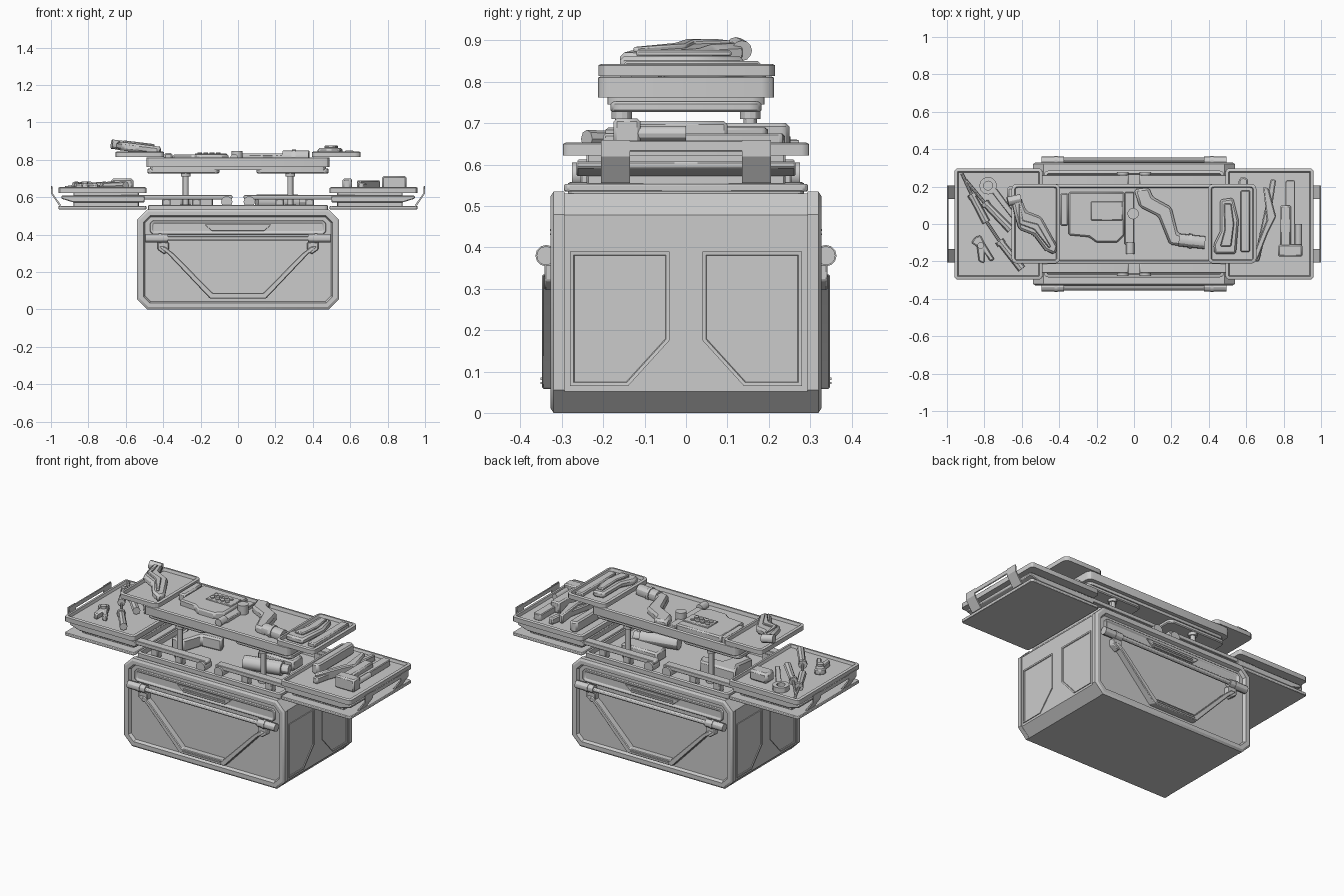
import bpy, bmesh
from math import sin, cos, pi, radians
from mathutils import Vector, Matrix

MAPS = {'z': lambda u, v, w: (u, v, w), 'y': lambda u, v, w: (u, w, v), 'x': lambda u, v, w: (w, u, v)}

def finish(name, bm, bevel=0):
    me = bpy.data.meshes.new(name)
    bm.to_mesh(me)
    bm.free()
    ob = bpy.data.objects.new(name, me)
    bpy.context.collection.objects.link(ob)
    if bevel:
        m = ob.modifiers.new("Bevel", 'BEVEL')
        m.width, m.segments, m.limit_method = bevel, 1, 'ANGLE'
    return ob

def prism(name, pts, axis, w0, w1, bevel=0, steps=()):
    """Extrude a 2D outline from w0 to w1; steps (inset, push) shape the w1 cap."""
    bm = bmesh.new()
    f = MAPS[axis]
    a = [bm.verts.new(f(u, v, w0)) for u, v in pts]
    b = [bm.verts.new(f(u, v, w1)) for u, v in pts]
    n = len(pts)
    bm.faces.new(a)
    cap = bm.faces.new(b)
    for i in range(n):
        bm.faces.new((a[i], a[(i + 1) % n], b[(i + 1) % n], b[i]))
    bmesh.ops.recalc_face_normals(bm, faces=bm.faces)
    for inset, push in steps:
        bmesh.ops.inset_region(bm, faces=[cap], thickness=inset, use_even_offset=True)
        bmesh.ops.translate(bm, verts=cap.verts, vec=Vector(f(0, 0, push)))
    return finish(name, bm, bevel)

def rrect(x0, x1, y0, y1, r=0.02, seg=3):
    x0, x1 = sorted((x0, x1))
    pts = []
    for i, (cx, cy) in enumerate(((x1 - r, y1 - r), (x0 + r, y1 - r), (x0 + r, y0 + r), (x1 - r, y0 + r))):
        for k in range(seg + 1):
            t = (i + k / seg) * pi / 2
            pts.append((cx + r * cos(t), cy + r * sin(t)))
    return pts

def box(name, x0, x1, y0, y1, z0, z1, bevel=0.004):
    return prism(name, [(x0, y0), (x1, y0), (x1, y1), (x0, y1)], 'z', z0, z1, bevel)

def tray(name, x0, x1, y0, y1, z0, z1, r=0.025, depth=0.02):
    return prism(name, rrect(x0, x1, y0, y1, r), 'z', z0, z1, 0,
                 [(0.006, 0.003), (0.010, 0), (0.005, -depth)])

def rod(name, p, q, r, r2=None, seg=12):
    p, q = Vector(p), Vector(q)
    d = q - p
    bm = bmesh.new()
    bmesh.ops.create_cone(bm, cap_ends=True, segments=seg, radius1=r, radius2=r2 or r, depth=d.length,
                          matrix=Matrix.Translation((p + q) / 2) @ d.to_track_quat('Z', 'Y').to_matrix().to_4x4())
    return finish(name, bm)

def octagon(hx, z0, z1, c):
    return [(-hx + c, z0), (hx - c, z0), (hx, z0 + c), (hx, z1 - c), (hx - c, z1), (-hx + c, z1), (-hx, z1 - c), (-hx, z0 + c)]

# Case body with open top and framed ends
prism("case_body", octagon(0.535, 0, 0.53, 0.052), 'y', -0.296, 0.296)
tray("case_top_lip", -0.48, 0.48, -0.285, 0.285, 0.525, 0.555, 0.02, 0.025)
for s, side in ((-1, "front"), (1, "back")):
    prism(side + "_frame", octagon(0.54, 0, 0.535, 0.055), 'y', s * 0.294, s * 0.32, 0,
          [(0.012, s * 0.008), (0.022, 0), (0.008, -s * 0.018)])
    # upper panel, vents and V-shaped raised trim
    prism(side + "_upper_panel", octagon(0.47, 0.40, 0.475, 0.015), 'y', s * 0.30, s * 0.322, 0.003,
          [(0.012, 0), (0.004, -s * 0.006)])
    prism(side + "_vent_plate", [(-0.18, 0.455), (0.18, 0.455), (0.14, 0.42), (-0.14, 0.42)], 'y',
          s * 0.31, s * 0.325, 0.002)
    for z in (0.43, 0.44):
        box(side + "_vent_slat", -0.14, 0.14, s * 0.32, s * 0.329, z, z + 0.004, 0)
    half = [(0.42, 0.335), (0.37, 0.29), (0.15, 0.058)]
    inner = [(0.39, 0.335), (0.345, 0.30), (0.135, 0.088)]
    trim = half + [(-x, z) for x, z in half[::-1]] + [(-x, z) for x, z in inner] + inner[::-1]
    prism(side + "_v_trim", trim, 'y', s * 0.305, s * 0.348, 0.004)
    for z in (0.07, 0.08):
        box(side + "_trim_groove", -0.13, 0.13, s * 0.345, s * 0.352, z, z + 0.005, 0)
    # carry handle
    rod(side + "_handle_bar", (-0.49, s * 0.342, 0.38), (0.49, s * 0.342, 0.38), 0.013)
    for m in (-1, 1):
        rod(side + "_handle_sleeve", (m * 0.375, s * 0.338, 0.38), (m * 0.495, s * 0.338, 0.38), 0.023)
        rod(side + "_handle_collar", (m * 0.41, s * 0.338, 0.38), (m * 0.425, s * 0.338, 0.38), 0.026)
        prism(side + "_handle_bracket", [(m * 0.37, 0.36), (m * 0.43, 0.36), (m * 0.43, 0.32), (m * 0.395, 0.295), (m * 0.37, 0.315)],
              'y', s * 0.305, s * 0.342, 0.004)

for s, side in ((-1, "left"), (1, "right")):
    # recessed end panels
    for m in (-1, 1):
        pts = [(m * 0.04, 0.39), (m * 0.28, 0.39), (m * 0.28, 0.065), (m * 0.14, 0.065), (m * 0.04, 0.175)]
        prism(side + "_end_panel", pts, 'x', s * 0.52, s * 0.54, 0, [(0.008, -s * 0.001), (0.003, -s * 0.006)])
        # slide rails with pivot knobs
        prism("slide_rail", rrect(s * 0.03, s * 0.63, 0.588, 0.612, 0.009), 'y', m * 0.212, m * 0.262, 0.003)
        rod("rail_knob", (s * 0.06, m * 0.205, 0.575), (s * 0.06, m * 0.275, 0.575), 0.03, seg=16)
        for x in (0.2, 0.36):
            box("rail_mount", s * x, s * (x + 0.045), m * 0.215, m * 0.255, 0.535, 0.59)
        # lift posts
        rod("lift_post", (s * 0.28, m * 0.155, 0.53), (s * 0.28, m * 0.155, 0.74), 0.016)
        rod("post_collar", (s * 0.28, m * 0.155, 0.71), (s * 0.28, m * 0.155, 0.728), 0.025)
        rod("post_base", (s * 0.28, m * 0.155, 0.53), (s * 0.28, m * 0.155, 0.56), 0.03)
        # wing handle arm
        prism(side + "_handle_arm", [(s * 0.945, 0.556), (s * 0.957, 0.556), (s * 1.0, 0.62), (s * 1.0, 0.66), (s * 0.994, 0.66), (s * 0.992, 0.622)],
              'y', m * 0.135, m * 0.205)
    box(side + "_wing_grip", s * 0.992, s * 1.0, -0.205, 0.205, 0.632, 0.658, 0.002)
    # opened lid wing, carrier and side tray
    prism(side + "_lid_wing", rrect(s * 0.49, s * 0.96, -0.295, 0.295, 0.01, 1), 'z', 0.535, 0.553, 0.003)
    prism(side + "_tray_carrier", [(s * 0.5, 0.572), (s * 0.88, 0.572), (s * 0.945, 0.592), (s * 0.945, 0.608), (s * 0.5, 0.608)],
          'y', -0.265, 0.265, 0.004)
    box(side + "_tray_spacer", s * 0.53, s * 0.88, -0.24, 0.24, 0.55, 0.63)
    tray(side + "_tray", s * 0.49, s * 0.96, -0.297, 0.297, 0.622, 0.65, 0.018, 0.016)
    # lift plate and raised small tray
    prism(side + "_lift_plate", rrect(s * 0.1, s * 0.485, -0.183, 0.183, 0.03), 'z', 0.727, 0.752, 0.005)
    tray(side + "_upper_tray", s * 0.395, s * 0.655, -0.212, 0.215, 0.814, 0.84, 0.03, 0.017)

# Main upper tray
prism("main_tray_base", rrect(-0.47, 0.47, -0.19, 0.19, 0.03), 'z', 0.745, 0.775)
tray("main_tray", -0.49, 0.49, -0.213, 0.213, 0.762, 0.81, 0.03, 0.02)

# Tools inside the case top
prism("inner_pistol_tool", [(-0.4, 0.1), (-0.16, 0.1), (-0.13, 0.03), (-0.26, 0.02), (-0.3, -0.1), (-0.38, -0.1), (-0.36, 0.02)],
      'z', 0.53, 0.605, 0.01)
rod("inner_canister", (0.1, -0.08, 0.575), (0.32, -0.03, 0.575), 0.04)
rod("inner_canister_cap", (0.32, -0.03, 0.575), (0.36, -0.02, 0.575), 0.028)
box("inner_block", 0.1, 0.34, 0.04, 0.14, 0.53, 0.595, 0.01)

# Left tray: screwdrivers, wrench, pliers
for i, (a, b, c) in enumerate((((-0.92, 0.27), (-0.87, 0.16), (-0.79, 0.01)), ((-0.9, 0.235), (-0.80, 0.115), (-0.66, -0.03)),
                               ((-0.82, 0.06), (-0.72, -0.09), (-0.6, -0.24)))):
    rod("driver_shaft", (*a, 0.652), (*b, 0.657), 0.008, seg=8)
    rod("driver_handle", (*b, 0.659), (*c, 0.662), 0.019, 0.022, seg=8)
    rod("driver_collar", (*b, 0.659), (b[0] + 0.012, b[1] - 0.018, 0.659), 0.025, seg=8)
bm = bmesh.new()
ring = [bm.verts.new((-0.78 + r * cos(k * pi / 6), 0.205 + r * sin(k * pi / 6), z))
        for k in range(12) for r, z in ((0.047, 0.638), (0.047, 0.668), (0.024, 0.668), (0.024, 0.638))]
for k in range(12):
    for j in range(4):
        n = (k + 1) % 12
        bm.faces.new((ring[4 * k + j], ring[4 * n + j], ring[4 * n + (j + 1) % 4], ring[4 * k + (j + 1) % 4]))
bmesh.ops.recalc_face_normals(bm, faces=bm.faces)
finish("wrench_ring", bm)
prism("wrench_handle", [(-0.765, 0.175), (-0.735, 0.19), (-0.61, 0.02), (-0.63, 0.0)], 'z', 0.638, 0.664, 0.004)
prism("small_pliers", [(-0.85, -0.07), (-0.82, -0.06), (-0.8, -0.1), (-0.745, -0.19), (-0.77, -0.2), (-0.8, -0.15), (-0.8, -0.21), (-0.83, -0.2), (-0.84, -0.12), (-0.87, -0.1)],
      'z', 0.636, 0.672, 0.006)
rod("pliers_pivot", (-0.82, -0.115, 0.65), (-0.82, -0.115, 0.685), 0.018)
box("left_tray_socket", -0.68, -0.56, 0.12, 0.2, 0.636, 0.70, 0.012)

# Left upper tray: angled power tool leaning up
tool = prism("angled_power_tool", [(-0.66, 0.13), (-0.61, 0.145), (-0.58, 0.07), (-0.5, 0.04), (-0.41, -0.12), (-0.425, -0.165), (-0.48, -0.14), (-0.54, -0.06), (-0.62, -0.03), (-0.64, 0.04)],
             'z', 0.825, 0.87, 0.012)
tip = rod("power_tool_chuck", (-0.68, 0.12, 0.852), (-0.61, 0.135, 0.852), 0.025)
grip = prism("power_tool_spine", [(-0.62, 0.11), (-0.6, 0.02), (-0.52, 0.0), (-0.45, -0.12), (-0.46, -0.13), (-0.54, -0.03), (-0.62, 0.0)], 'z', 0.865, 0.88, 0.004)
pivot = Matrix.Translation((-0.42, 0, 0.83))
for ob in (tool, tip, grip):
    ob.data.transform(pivot @ Matrix.Rotation(radians(7), 4, 'Y') @ pivot.inverted())

# Main tray: meter with buttons, knobs and a bent pistol tool
prism("meter_body", [(-0.35, 0.17), (-0.05, 0.17), (-0.05, -0.06), (-0.09, -0.1), (-0.2, -0.1), (-0.24, -0.07), (-0.35, -0.06)],
      'z', 0.785, 0.828, 0.008)
box("meter_head", -0.395, -0.35, -0.01, 0.165, 0.785, 0.835, 0.008)
box("meter_panel", -0.23, -0.06, 0.02, 0.12, 0.82, 0.834, 0.003)
for i in range(8):
    x, y = -0.205 + 0.033 * (i % 4), 0.085 - 0.035 * (i // 4)
    rod("meter_button", (x, y, 0.83), (x, y, 0.84), 0.013, seg=10)
rod("tray_knob", (-0.005, 0.055, 0.785), (-0.005, 0.055, 0.848), 0.03, seg=16)
box("meter_strap", -0.05, 0.0, -0.11, 0.17, 0.785, 0.812)
rod("meter_plug", (-0.02, -0.16, 0.81), (-0.02, -0.1, 0.81), 0.022)
prism("bent_pistol_tool", [(0, 0.185), (0.08, 0.195), (0.1, 0.145), (0.2, 0.09), (0.235, -0.05), (0.27, -0.06), (0.27, -0.12), (0.19, -0.11), (0.13, 0.04), (0.03, 0.09)],
      'z', 0.785, 0.834, 0.012)
rod("pistol_barrel", (0.24, -0.085, 0.815), (0.38, -0.1, 0.815), 0.034)
rod("pistol_barrel_ring", (0.29, -0.09, 0.815), (0.31, -0.092, 0.815), 0.039)

# Right upper tray: cutter
prism("cutter_tool", [(0.46, 0.13), (0.53, 0.14), (0.56, 0.02), (0.545, -0.16), (0.43, -0.16), (0.425, -0.11), (0.46, -0.04)],
      'z', 0.825, 0.862, 0.01)
prism("cutter_spine", [(0.48, 0.11), (0.52, 0.11), (0.535, 0.0), (0.52, -0.12), (0.46, -0.12), (0.485, -0.03)], 'z', 0.86, 0.877, 0.005)
box("cutter_case", 0.57, 0.62, -0.15, 0.18, 0.822, 0.85, 0.006)

# Right tray: tongs and clamp
prism("tongs_arm_a", [(0.73, 0.24), (0.76, 0.235), (0.74, 0.1), (0.67, -0.2), (0.64, -0.2), (0.70, 0.08)], 'z', 0.636, 0.675, 0.006)
prism("tongs_arm_b", [(0.69, 0.2), (0.72, 0.19), (0.76, 0.04), (0.72, -0.04), (0.655, -0.2), (0.635, -0.17), (0.71, 0.02)], 'z', 0.636, 0.69, 0.006)
prism("hand_torch", rrect(0.56, 0.61, -0.1, 0.25, 0.02), 'z', 0.636, 0.70, 0.008)
prism("clamp_bar", rrect(0.81, 0.862, -0.16, 0.235, 0.012), 'z', 0.636, 0.675, 0.004)
box("clamp_block", 0.77, 0.90, -0.175, -0.11, 0.636, 0.712, 0.008)
box("clamp_jaw", 0.78, 0.84, -0.12, 0.1, 0.636, 0.705, 0.008)
rod("clamp_screw", (0.88, -0.12, 0.675), (0.88, 0.0, 0.675), 0.018)

# Smooth round parts, keep hard edges
bpy.ops.object.select_all(action='SELECT')
bpy.context.view_layer.objects.active = bpy.data.objects["case_body"]
bpy.ops.object.shade_smooth_by_angle(angle=radians(30))
